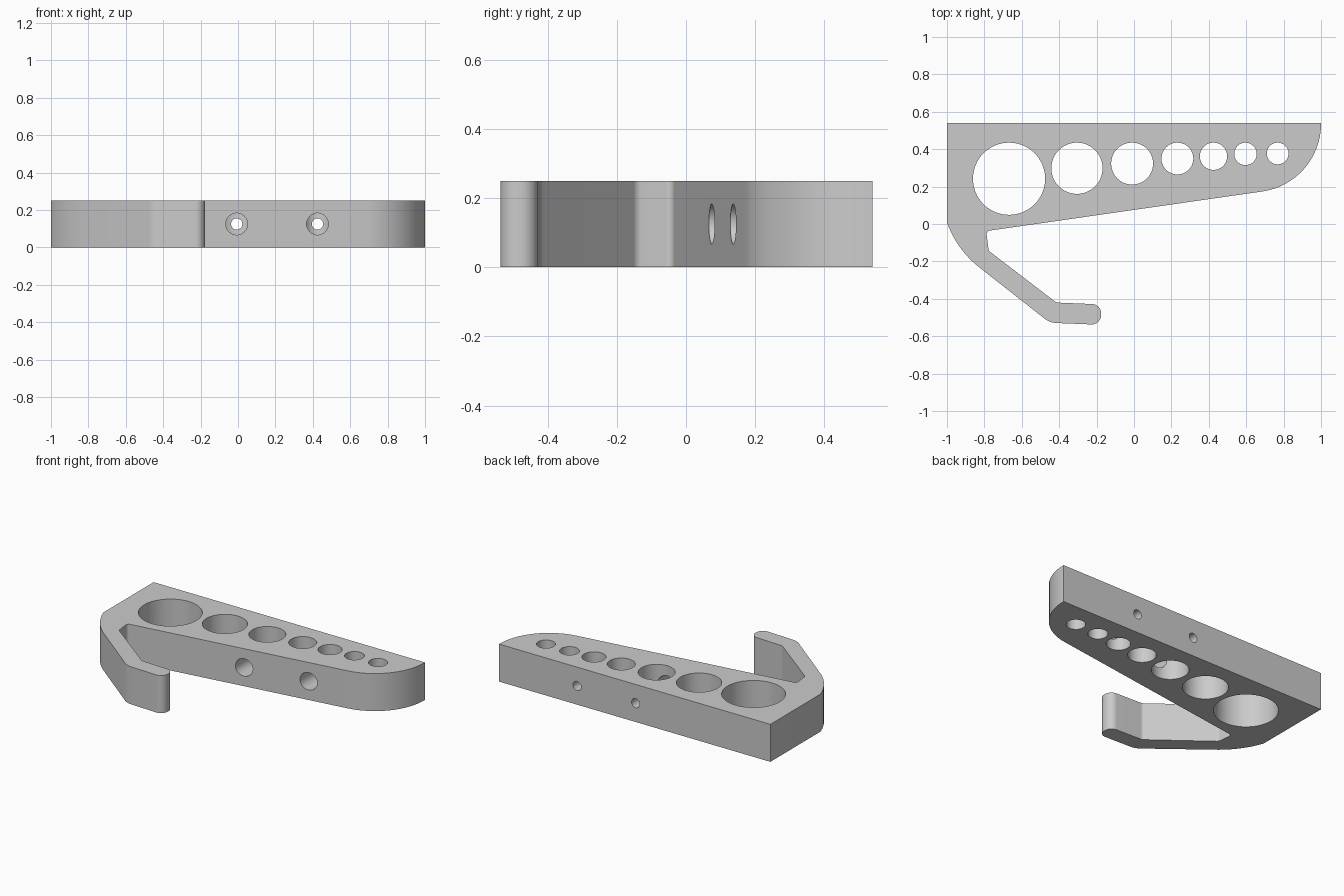
import bpy, bmesh, math
from mathutils import Matrix, Vector

default = bpy.data.objects.get("Cube")
if default:
    bpy.data.objects.remove(default, do_unlink=True)

HEIGHT = 0.25

grey = bpy.data.materials.new("plain grey")
grey.use_nodes = True
grey.diffuse_color = (0.6, 0.6, 0.6, 1)
grey.node_tree.nodes["Principled BSDF"].inputs["Base Color"].default_value = (0.6, 0.6, 0.6, 1)


def rounded_outline(corners, steps=16):
    """Outline of (x, y, fillet radius) corners."""
    points = []
    for i, (x, y, radius) in enumerate(corners):
        p = Vector((x, y))
        if radius == 0:
            points.append(p)
            continue
        a = (Vector(corners[i - 1][:2]) - p).normalized()
        b = (Vector(corners[(i + 1) % len(corners)][:2]) - p).normalized()
        half = a.angle(b) / 2
        center = p + (a + b).normalized() * radius / math.sin(half)
        start = p + a * radius / math.tan(half) - center
        end = p + b * radius / math.tan(half) - center
        sweep = math.atan2(start.x * end.y - start.y * end.x, start.dot(end))
        for k in range(steps + 1):
            points.append(center + Matrix.Rotation(sweep * k / steps, 2) @ start)
    return points


def make_object(name, bm):
    bmesh.ops.recalc_face_normals(bm, faces=bm.faces)
    mesh = bpy.data.meshes.new(name)
    bm.to_mesh(mesh)
    bm.free()
    mesh.materials.append(grey)
    obj = bpy.data.objects.new(name, mesh)
    bpy.context.collection.objects.link(obj)
    return obj


def cut_cylinder(target, center, radius, depth, along_y=False):
    bm = bmesh.new()
    turn = Matrix.Rotation(math.pi / 2 if along_y else 0, 4, 'X')
    bmesh.ops.create_cone(bm, cap_ends=True, segments=64, radius1=radius, radius2=radius,
                          depth=depth, matrix=Matrix.Translation(center) @ turn)
    cutter = make_object("hole_cutter", bm)
    cutter.hide_render = True
    mod = target.modifiers.new("hole", 'BOOLEAN')
    mod.operation = 'DIFFERENCE'
    mod.solver = 'EXACT'
    mod.object = cutter
    bpy.context.view_layer.objects.active = target
    bpy.ops.object.modifier_apply(modifier=mod.name)
    bpy.data.objects.remove(cutter, do_unlink=True)


# Hook body: straight back, rounded nose, notch and bent arm
outline = rounded_outline([
    (-1, 0.54, 0),
    (1, 0.54, 0),
    (1, 0.219, 0.365),
    (-0.79, -0.038, 0.02),
    (-0.777, -0.143, 0.03),
    (-0.415, -0.42, 0.03),
    (-0.176, -0.43, 0.05),
    (-0.176, -0.539, 0.05),
    (-0.45, -0.528, 0.11),
    (-0.948, -0.137, 0.53),
    (-1, 0.01, 0),
])
bm = bmesh.new()
lower = [bm.verts.new((p.x, p.y, 0)) for p in outline]
upper = [bm.verts.new((p.x, p.y, HEIGHT)) for p in outline]
bm.faces.new(lower)
bm.faces.new(upper)
for i in range(len(outline)):
    bm.faces.new((lower[i - 1], lower[i], upper[i], upper[i - 1]))
body = make_object("hook_body", bm)

# Row of shrinking holes, all level along the back
for x, radius in [(-0.668, 0.193), (-0.305, 0.137), (-0.01, 0.112), (0.232, 0.085),
                  (0.425, 0.073), (0.596, 0.06), (0.768, 0.058)]:
    cut_cylinder(body, (x, 0.435 - radius, HEIGHT / 2), radius, 1)

# Screw holes: wide access bore in front, narrow hole through the back
for x, wide_end in [(-0.007, 0.32), (0.425, 0.36)]:
    cut_cylinder(body, (x, wide_end - 0.25, HEIGHT / 2), 0.058, 0.5, True)
    cut_cylinder(body, (x, 0.45, HEIGHT / 2), 0.03, 0.4, True)

bpy.ops.object.select_all(action='DESELECT')
body.select_set(True)
bpy.context.view_layer.objects.active = body
bpy.ops.object.shade_smooth_by_angle(angle=math.radians(30))
